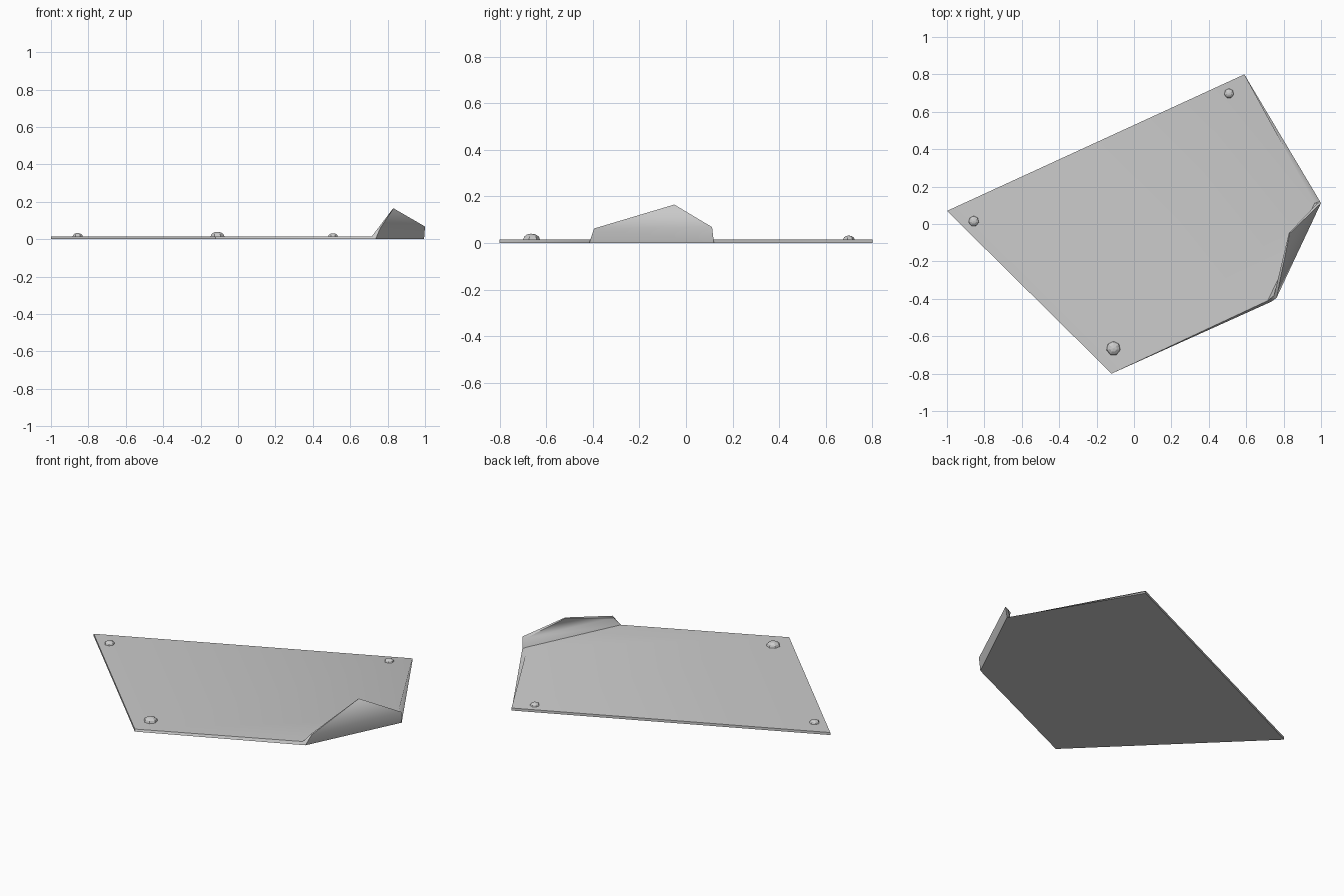
import bpy, bmesh, math

if "Cube" in bpy.data.objects:
    bpy.data.objects.remove(bpy.data.objects["Cube"])

T = 0.015  # sheet thickness


def finish(bm, name, angle):
    bmesh.ops.recalc_face_normals(bm, faces=bm.faces)
    me = bpy.data.meshes.new(name)
    bm.to_mesh(me)
    bm.free()
    ob = bpy.data.objects.new(name, me)
    bpy.context.collection.objects.link(ob)
    bpy.ops.object.select_all(action='DESELECT')
    ob.select_set(True)
    bpy.context.view_layer.objects.active = ob
    if angle:
        bpy.ops.object.shade_smooth_by_angle(angle=math.radians(angle))
    return ob


# Sheet: flat five-sided plate whose right corner curls up in two steps to a tip
# order: left, back, fold back, fold front, front, curl back, curl front, tip
under = [(-1, .07, 0), (.59, .80, 0), (.995, .12, 0), (.735, -.415, 0), (-.12, -.80, 0),
         (1.0, .112, .068), (.762, -.395, .062), (.832, -.05, .165)]
upper = [(-1, .07, T), (.59, .80, T), (.966, .112, T), (.715, -.410, T), (-.12, -.80, T),
         (.978, .108, .063), (.748, -.384, .058), (.828, -.048, .163)]
panels = [(0, 1, 2, 3, 4), (3, 2, 5, 6), (6, 5, 7)]
rim = [0, 1, 2, 5, 7, 6, 3, 4]

bm = bmesh.new()
lo = [bm.verts.new(p) for p in under]
hi = [bm.verts.new(p) for p in upper]
for p in panels:
    bm.faces.new([lo[i] for i in reversed(p)])
    bm.faces.new([hi[i] for i in p])
for a, b in zip(rim, rim[1:] + rim[:1]):
    bm.faces.new([lo[a], lo[b], hi[b], hi[a]])
finish(bm, "curled_sheet", 60)

# Rivets: low-poly domes near the three flat corners (x, y, radius)
for i, (x, y, r) in enumerate([(-.857, .015, .028), (.508, .698, .026), (-.11, -.665, .038)]):
    bm = bmesh.new()
    bmesh.ops.create_uvsphere(bm, u_segments=7, v_segments=6, radius=r)
    cut = bmesh.ops.bisect_plane(bm, geom=bm.verts[:] + bm.edges[:] + bm.faces[:],
                                 plane_co=(0, 0, -.002), plane_no=(0, 0, -1), clear_outer=True)
    bmesh.ops.scale(bm, vec=(1, 1, .66), verts=bm.verts)
    bmesh.ops.translate(bm, vec=(x, y, T), verts=bm.verts)
    finish(bm, f"rivet_{i + 1}", 0)
